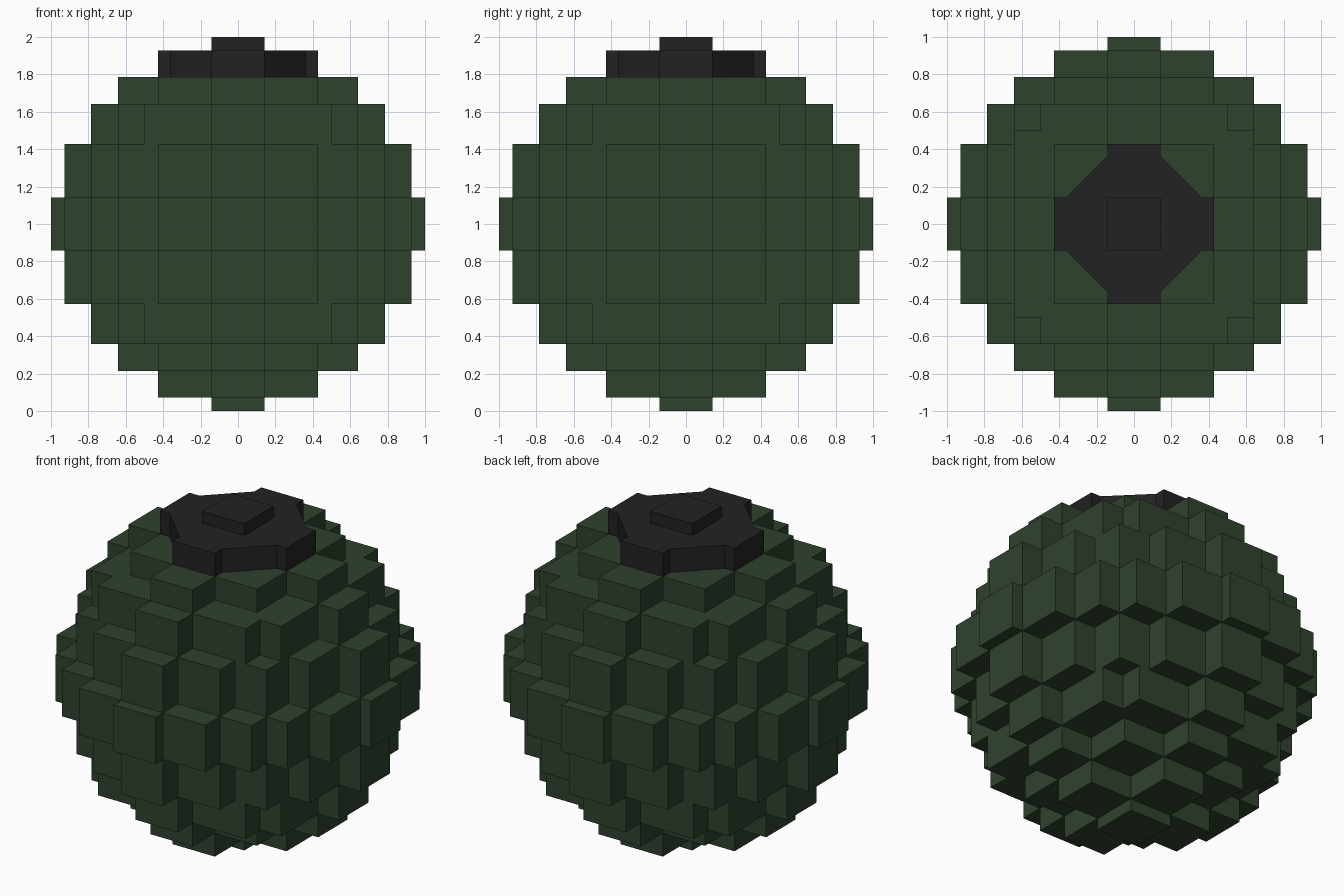
import bpy, bmesh

if "Cube" in bpy.data.objects:
    bpy.data.objects.remove(bpy.data.objects["Cube"])

U = 1 / 14  # one grid step; the ball has a radius of 14 steps


def material(name, color):
    m = bpy.data.materials.new(name)
    m.diffuse_color = (*color, 1)
    m.use_nodes = True
    m.node_tree.nodes["Principled BSDF"].inputs["Base Color"].default_value = m.diffuse_color
    return m


green = material("dark green", (0.028, 0.054, 0.027))
black = material("soft black", (0.0160, 0.0160, 0.0165))


def staircase(steps):
    """Quarter outline from (reach, half width) steps."""
    pts = [steps[0]]
    for (_, prev), (a, b) in zip(steps, steps[1:]):
        pts += [(a, prev), (a, b)]
    return pts


def add_slab(bm, quarter, z0, z1):
    """Repeat a quarter outline around z and extrude it from z0 to z1."""
    outline, pts = [], quarter
    for _ in range(4):
        outline += pts
        pts = [(-y, x) for x, y in pts]
    low = [bm.verts.new((x * U, y * U, 1 + z0 * U)) for x, y in outline]
    high = [bm.verts.new((x * U, y * U, 1 + z1 * U)) for x, y in outline]
    bm.faces.new(low[::-1])
    bm.faces.new(high)
    n = len(outline)
    for i in range(n):
        j = (i + 1) % n
        bm.faces.new((low[i], low[j], high[j], high[i]))


def make_object(name, slabs, mat):
    bm = bmesh.new()
    for quarter, z0, z1 in slabs:
        add_slab(bm, quarter, z0, z1)
    me = bpy.data.meshes.new(name)
    bm.to_mesh(me)
    bm.free()
    me.materials.append(mat)
    ob = bpy.data.objects.new(name, me)
    bpy.context.collection.objects.link(ob)
    return ob


# Stepped ball: one outline for each tier
middle = staircase([(14, 2), (13, 6), (11, 9), (9, 11), (6, 13), (2, 14)])
tiers = [
    (staircase([(13, 2), (11, 6), (9, 9), (6, 11), (2, 13)]), 2, 6),
    (staircase([(11, 2), (9, 7), (7, 9), (2, 11)]), 6, 9),
    (staircase([(9, 2), (6, 6), (2, 9)]), 9, 11),
]
slabs = [(middle, -2, 2)]
for quarter, z0, z1 in tiers:
    slabs += [(quarter, z0, z1), (quarter, -z1, -z0)]

# Green underside: cross and small foot
slabs += [(staircase([(6, 2), (2, 6)]), -13, -11), ([(2, 2)], -14, -13)]
make_object("ball_body", slabs, green)

# Black lid: cross with diagonal infill, and the square button on it
make_object("lid", [([(6, 2), (5.07, 2), (2, 5.07), (2, 6)], 11, 13)], black)
make_object("lid_button", [([(2, 2)], 13, 14)], black)
